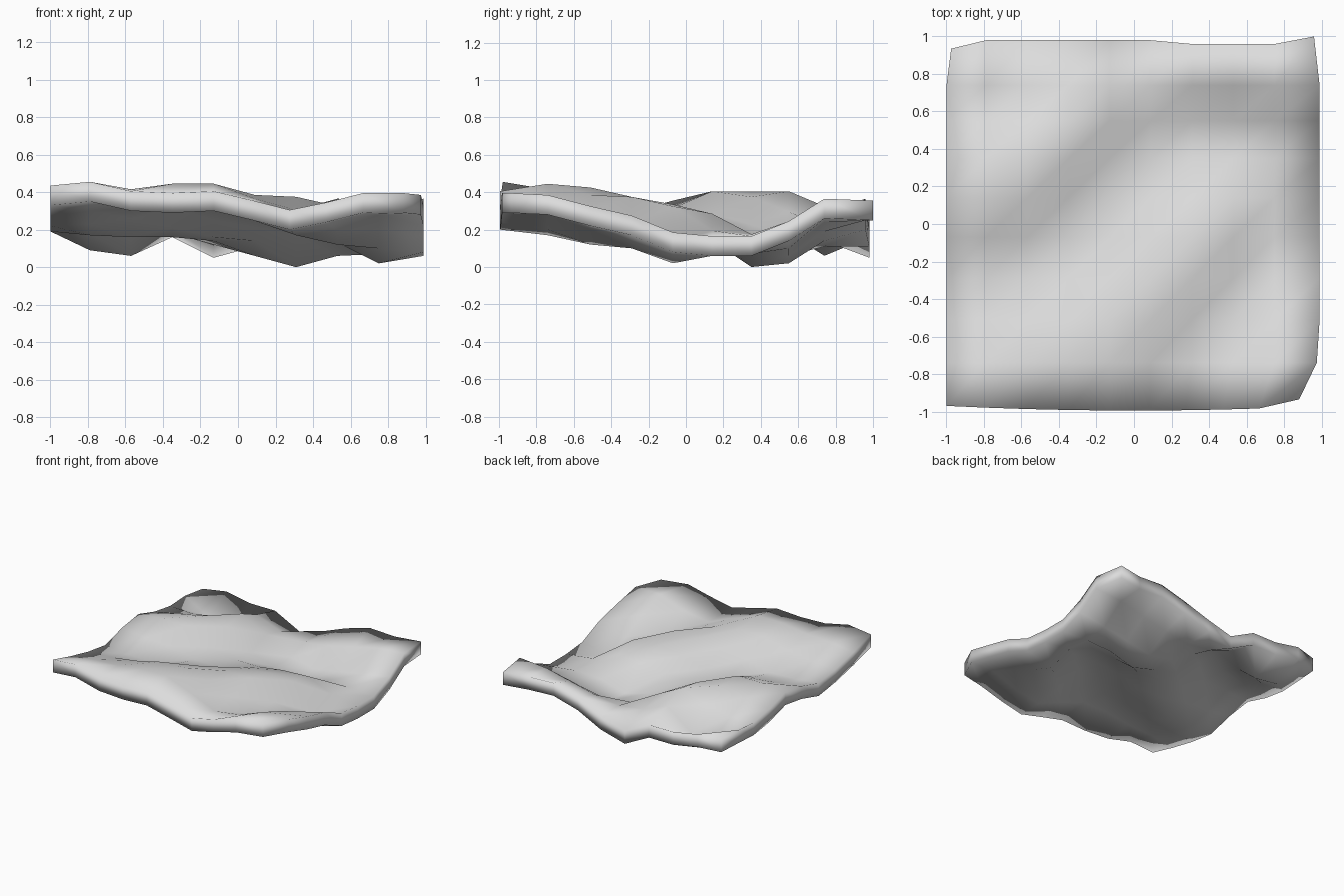
import bpy
import bmesh

THICKNESS = 0.105

# Spacing of the grid lines across and along the sheet
COLUMNS = (-1, -0.79, -0.57, -0.35, -0.13, 0.09, 0.31, 0.53, 0.75, 0.99)
ROWS = (-0.97, -0.74, -0.51, -0.29, -0.07, 0.14, 0.35, 0.55, 0.74, 0.98)

# Cross-sections of the sheet from front to back, heights in hundredths
SECTIONS = [
    (44, 46, 41, 40, 41, 36, 31, 35, 40, 40),
    (38, 41, 42, 45, 45, 37, 28, 31, 39, 39),
    (33, 34, 37, 42, 43, 39, 31, 23, 31, 33),
    (30, 28, 27, 32, 36, 38, 38, 24, 21, 28),
    (36, 33, 32, 27, 27, 32, 34, 33, 13, 19),
    (39, 41, 41, 29, 25, 25, 28, 29, 20, 17),
    (33, 37, 41, 38, 23, 17, 11, 17, 18, 17),
    (30, 29, 33, 41, 30, 17, 13, 17, 21, 25),
    (31, 20, 17, 33, 25, 22, 25, 30, 35, 37),
    (30, 31, 27, 27, 16, 22, 31, 37, 36, 36),
]


def remove_default_cube():
    cube = bpy.data.objects.get("Cube")
    if cube:
        bpy.data.objects.remove(cube, do_unlink=True)


def make_material(name, colour):
    material = bpy.data.materials.new(name)
    material.use_nodes = True
    material.diffuse_color = colour
    shader = material.node_tree.nodes["Principled BSDF"]
    shader.inputs["Base Color"].default_value = colour
    return material


def outline_position(column, row):
    """Grid position, with the outline bent at the corners and edges."""
    x, y = COLUMNS[column], ROWS[row]
    last = len(ROWS) - 1
    if row == 0:
        if x > 0:                       # front edge drawn in on one side
            x *= 0.89
        y -= 0.025 * (1 - x * x)        # bowed front edge
        if column == last:              # rounded front corner
            y = -0.935
    elif row == last:
        if column == 0:                 # slightly short back corner
            x, y = -0.975, 0.935
        elif column == last:            # pointed back corner
            x, y = 0.96, 1.0
        elif x > 0.2:                   # hollow in the back edge
            y -= 0.02
    elif row == 1 and column == last:
        x -= 0.015
    return x, y


def build_sheet(name, material):
    bm = bmesh.new()
    last = len(SECTIONS) - 1

    # Top surface lofted through the sections
    rows = []
    for row, section in enumerate(SECTIONS):
        verts = []
        for column, height in enumerate(section):
            x, y = outline_position(column, row)
            verts.append(bm.verts.new((x, y, height / 100)))
        rows.append(verts)
    for front, back in zip(rows, rows[1:]):
        for i in range(last):
            bm.faces.new((front[i], front[i + 1], back[i + 1], back[i]))

    # Underside and rim, straight down from the top surface
    extruded = bmesh.ops.extrude_face_region(
        bm, geom=bm.faces[:], use_keep_orig=True)
    lower = [v for v in extruded["geom"] if isinstance(v, bmesh.types.BMVert)]
    bmesh.ops.translate(bm, verts=lower, vec=(0, 0, -THICKNESS))
    bmesh.ops.recalc_face_normals(bm, faces=bm.faces[:])

    # Stand the sheet on the ground
    lowest = min(v.co.z for v in bm.verts)
    bmesh.ops.translate(bm, verts=bm.verts[:], vec=(0, 0, -lowest))

    # Smooth all round, so the rim shades softly
    for face in bm.faces:
        face.smooth = True

    mesh = bpy.data.meshes.new(name)
    bm.to_mesh(mesh)
    bm.free()
    mesh.materials.append(material)
    sheet = bpy.data.objects.new(name, mesh)
    bpy.context.collection.objects.link(sheet)
    return sheet


remove_default_cube()
grey = make_material("light grey", (0.72, 0.72, 0.72, 1.0))
build_sheet("wavy_sheet", grey)
